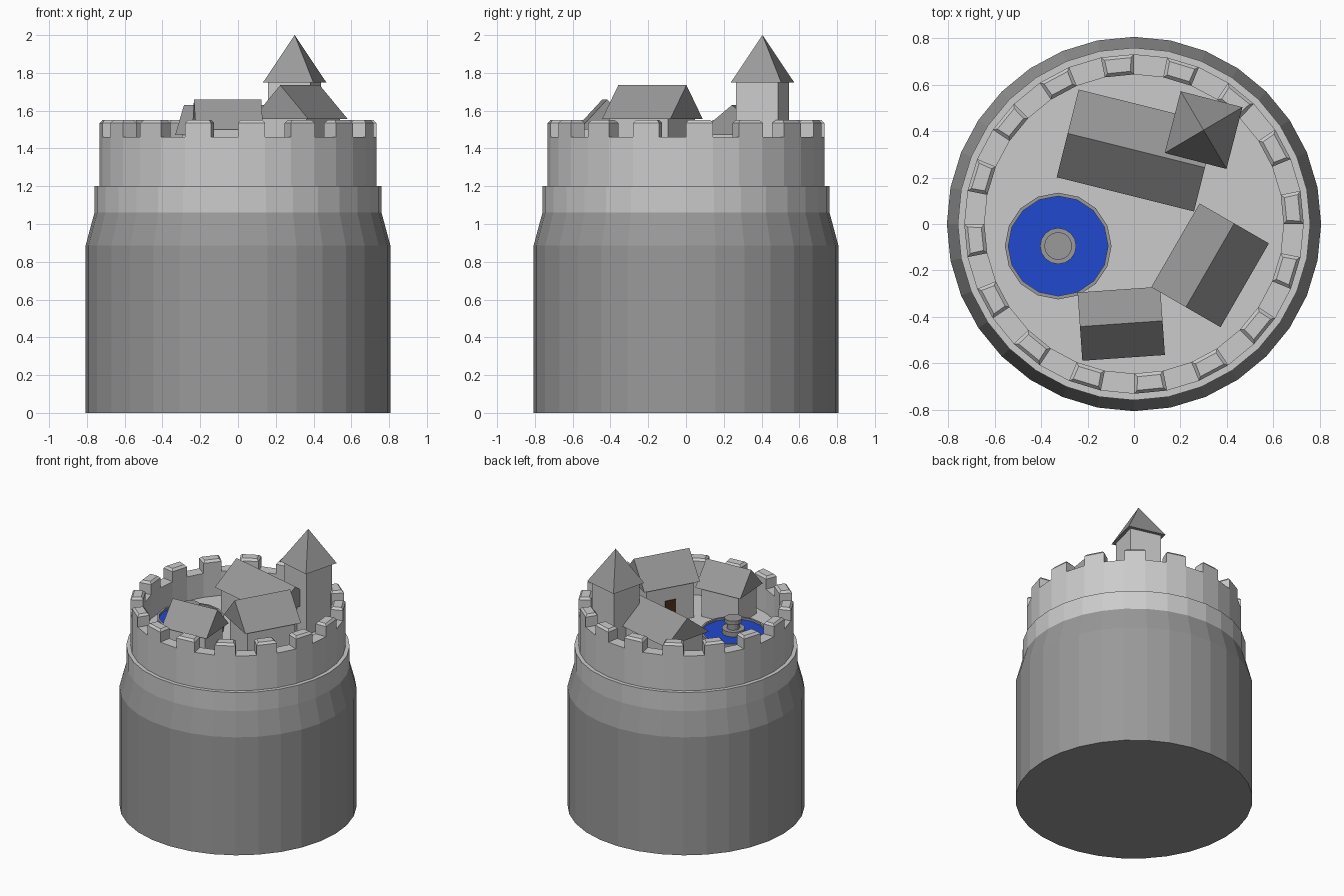
import bpy, bmesh
from math import sin, cos, tau, radians
from mathutils import Matrix, Vector

if "Cube" in bpy.data.objects:
    bpy.data.objects.remove(bpy.data.objects["Cube"])


def material(name, rgb):
    m = bpy.data.materials.new(name)
    m.diffuse_color = (*rgb, 1)
    m.use_nodes = True
    m.node_tree.nodes["Principled BSDF"].inputs["Base Color"].default_value = m.diffuse_color
    return m


def finish(bm, name, mat=None):
    bmesh.ops.recalc_face_normals(bm, faces=bm.faces)
    mesh = bpy.data.meshes.new(name)
    bm.to_mesh(mesh)
    bm.free()
    ob = bpy.data.objects.new(name, mesh)
    bpy.context.collection.objects.link(ob)
    if mat:
        mesh.materials.append(mat)
    return ob


def lathe(bm, profile, n, centre=(0, 0), cap_start=False, cap_end=False):
    """Revolve (radius, z) points; returns one list of faces per profile segment."""
    rings = [[bm.verts.new((centre[0] + r * cos(tau * k / n),
                            centre[1] + r * sin(tau * k / n), z)) for k in range(n)]
             for r, z in profile]
    bands = []
    for a, b in zip(rings, rings[1:]):
        bands.append([bm.faces.new((a[k], a[(k + 1) % n], b[(k + 1) % n], b[k])) for k in range(n)])
    if cap_start:
        bm.faces.new(rings[0])
    if cap_end:
        bm.faces.new(rings[-1])
    return bands


def place(bm, x, y, angle):
    bm.transform(Matrix.Translation((x, y, 0)) @ Matrix.Rotation(radians(angle), 4, 'Z'))


def box(name, x, y, angle, sx, sy, z0, z1, mat=None, offset=(0, 0)):
    bm = bmesh.new()
    bmesh.ops.create_cube(bm, size=1)
    bm.transform(Matrix.Translation((*offset, (z0 + z1) / 2)) @ Matrix.Diagonal((sx, sy, z1 - z0, 1)))
    place(bm, x, y, angle)
    return finish(bm, name, mat)


def roof(name, x, y, angle, sx, sy, z0, z1, ridge):
    """Solid roof: a gable when ridge is the full length, a pyramid when it is zero."""
    bm = bmesh.new()
    pts = [(sx / 2 * i, sy / 2 * j, z0) for i in (-1, 1) for j in (-1, 1)]
    pts += [(-ridge / 2, 0, z1), (ridge / 2, 0, z1)] if ridge else [(0, 0, z1)]
    bmesh.ops.convex_hull(bm, input=[bm.verts.new(p) for p in pts])
    bmesh.ops.dissolve_limit(bm, angle_limit=0.01, verts=bm.verts, edges=bm.edges)
    place(bm, x, y, angle)
    return finish(bm, name, dark)


blue = material("water_blue", (0.015, 0.065, 0.62))
brown = material("door_brown", (0.07, 0.03, 0.01))
dark = material("dark_stone", (0.32, 0.32, 0.32))
FLOOR = 1.28

# Round dark base with sloped shoulder
bm = bmesh.new()
lathe(bm, [(0.807, 0), (0.807, 0.885), (0.76, 1.06)], 32, cap_start=True)
finish(bm, "tower_base", dark)

# Upper wall with ledge, courtyard floor and merlons raised from every other top face
bm = bmesh.new()
bands = lathe(bm, [(0.76, 1.06), (0.76, 1.2), (0.732, 1.2), (0.732, 1.46),
                   (0.645, 1.46), (0.645, FLOOR)], 32, cap_end=True)
bmesh.ops.recalc_face_normals(bm, faces=bm.faces)
res = bmesh.ops.extrude_discrete_faces(bm, faces=bands[3][::2])
tops = res["faces"]
bmesh.ops.translate(bm, vec=Vector((0, 0, 0.075)), verts=list({v for f in tops for v in f.verts}))
for f in tops:
    f.normal_update()
bmesh.ops.inset_individual(bm, faces=tops, thickness=0.02, depth=0.016)
finish(bm, "battlement_wall")

# Houses: x, y, angle, roof length, roof width, eave z, ridge z
houses = {
    "long_house": (0.01, 0.317, -14, 0.61, 0.39, 1.47, 1.63),
    "right_house": (0.328, -0.178, 60, 0.417, 0.345, 1.555, 1.735),
    "front_house": (-0.055, -0.43, 4, 0.357, 0.295, 1.50, 1.66),
}
for name, (x, y, a, length, width, eave, ridge) in houses.items():
    box(name + "_walls", x, y, a, length - 0.06, width - 0.06, FLOOR, eave)
    roof(name + "_roof", x, y, a, length, width, eave, ridge, length)

# Door on the courtyard side of the right house
box("house_door", 0.328, -0.178, 60, 0.08, 0.012, FLOOR, 1.445, brown, (0, 0.1425))

# Square keep with pyramid roof
box("keep_walls", 0.30, 0.405, -14.5, 0.23, 0.23, FLOOR, 1.75)
roof("keep_roof", 0.30, 0.405, -14.5, 0.275, 0.275, 1.75, 2.0, 0)

# Fountain basin, water and spool-shaped centre column
C = (-0.327, -0.095)
bm = bmesh.new()
lathe(bm, [(0.23, FLOOR), (0.23, 1.365), (0.215, 1.365), (0.215, 1.345)], 16, C)
finish(bm, "fountain_basin", dark)
bm = bmesh.new()
lathe(bm, [(0.215, 1.35), (0.05, 1.35)], 16, C, cap_end=True)
finish(bm, "fountain_water", blue)
bm = bmesh.new()
lathe(bm, [(0.078, 1.35), (0.078, 1.385), (0.045, 1.385), (0.045, 1.43), (0.06, 1.43),
           (0.06, 1.46)], 16, C, cap_end=True)
finish(bm, "fountain_column", dark)
